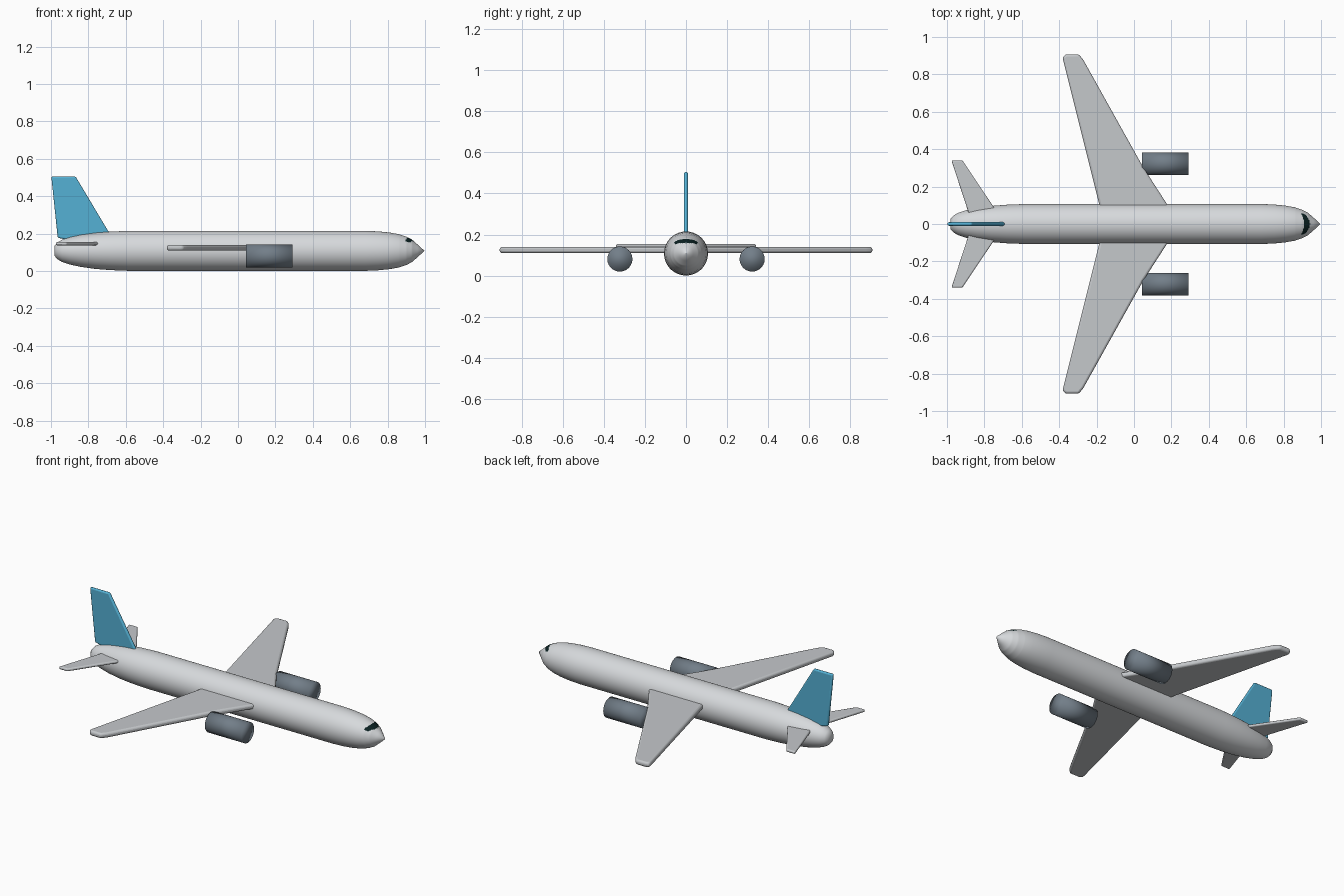
import bpy, bmesh, math
from mathutils import Vector

cube = bpy.data.objects.get("Cube")
if cube:
    bpy.data.objects.remove(cube, do_unlink=True)

AXIS_Z = 0.108   # height of the fuselage centreline


def make_material(name, rgb):
    mat = bpy.data.materials.new(name)
    mat.use_nodes = True
    mat.diffuse_color = (*rgb, 1)
    mat.node_tree.nodes["Principled BSDF"].inputs["Base Color"].default_value = (*rgb, 1)
    return mat


white = make_material("fuselage white", (0.68, 0.70, 0.72))
grey = make_material("wing grey", (0.56, 0.58, 0.60))
blue = make_material("tail blue", (0.09, 0.44, 0.66))
steel = make_material("engine steel", (0.17, 0.21, 0.25))
glass = make_material("window black", (0.003, 0.015, 0.016))


def finish(bm, name, *mats):
    bmesh.ops.recalc_face_normals(bm, faces=bm.faces)
    mesh = bpy.data.meshes.new(name)
    bm.to_mesh(mesh)
    bm.free()
    for mat in mats:
        mesh.materials.append(mat)
    obj = bpy.data.objects.new(name, mesh)
    bpy.context.collection.objects.link(obj)
    return obj


def smooth(obj, angle):
    bpy.ops.object.select_all(action='DESELECT')
    obj.select_set(True)
    bpy.context.view_layer.objects.active = obj
    bpy.ops.object.shade_smooth_by_angle(angle=math.radians(angle))


def lathe_x(profile, centre, segments):
    """Rings of (x, radius) around an axis along x, closed at both ends."""
    bm = bmesh.new()
    rings = []
    for x, r in profile:
        rings.append([bm.verts.new(centre + Vector((x, r * math.sin(a), r * math.cos(a))))
                      for a in (2 * math.pi * i / segments for i in range(segments))])
    for a, b in zip(rings, rings[1:]):
        for i in range(segments):
            j = (i + 1) % segments
            bm.faces.new((a[i], a[j], b[j], b[i]))
    bm.faces.new(rings[0])
    bm.faces.new(rings[-1])
    return bm


def plate(name, outline, thickness, mat, up):
    """Thin rounded panel from an outline, extruded both ways along up."""
    bm = bmesh.new()
    half = Vector(up) * thickness / 2
    face = bm.faces.new([bm.verts.new(Vector(p) - half) for p in outline])
    top = bmesh.ops.extrude_face_region(bm, geom=[face])["geom"]
    bmesh.ops.translate(bm, vec=half * 2,
                        verts=[v for v in top if isinstance(v, bmesh.types.BMVert)])
    obj = finish(bm, name, mat)
    bevel = obj.modifiers.new("rounded edges", 'BEVEL')
    bevel.width = thickness * 0.42
    bevel.segments = 3
    smooth(obj, 50)
    return obj


# Fuselage: blunt tail, straight tube, pointed nose
stations = [(-0.98, 0.028), (-0.965, 0.045), (-0.94, 0.06), (-0.90, 0.073),
            (-0.84, 0.086), (-0.76, 0.097), (-0.68, 0.103), (-0.58, 0.107),
            (0.68, 0.107), (0.75, 0.104), (0.81, 0.098), (0.86, 0.089),
            (0.90, 0.076), (0.93, 0.06), (0.96, 0.034), (0.996, 0.001)]
profile = []
for (x0, r0), (x1, r1) in zip(stations, stations[1:]):
    steps = 7 if 0.85 < x0 < 0.95 else 1      # finer rings at the cockpit
    profile += [(x0 + (x1 - x0) * k / steps, r0 + (r1 - r0) * k / steps)
                for k in range(steps)]
profile.append(stations[-1])
bm = lathe_x(profile, Vector((0, 0, AXIS_Z)), 96)

# Cockpit window: a crescent swept back around the top of the nose
for f in bm.faces:
    c = f.calc_center_median()
    angle = abs(math.atan2(c.y, c.z - AXIS_Z))
    if angle < 0.86 and 0.909 - 0.026 * angle ** 2 < c.x < 0.941 - 0.034 * angle ** 2:
        f.material_index = 1
smooth(finish(bm, "fuselage", white, glass), 60)

# Wings, tailplanes and engines on both sides
for side, label in ((1, "left"), (-1, "right")):
    wing = [(0.245, 0, 0), (0.05, 0.302, 0), (-0.27, 0.876, 0), (-0.295, 0.907, 0),
            (-0.366, 0.907, 0), (-0.382, 0.89, 0), (-0.16, 0, 0)]
    plate(label + "_wing", [(x, y * side, 0.125) for x, y, z in wing],
          0.031, grey, (0, 0, 1))

    tailplane = [(-0.69, 0, 0), (-0.917, 0.34, 0), (-0.976, 0.34, 0), (-0.865, 0, 0)]
    plate(label + "_tailplane", [(x, y * side, 0.146) for x, y, z in tailplane],
          0.017, grey, (0, 0, 1))

    bm = lathe_x([(0.044, 0.061), (0.292, 0.061)], Vector((0, 0.322 * side, 0.081)), 48)
    engine = finish(bm, label + "_engine", steel)
    for poly in engine.data.polygons:
        poly.use_smooth = True

# Upright tail fin
fin = [(-0.66, 0, 0.16), (-0.695, 0, 0.215), (-0.868, 0, 0.505),
       (-0.998, 0, 0.505), (-0.964, 0, 0.178), (-0.88, 0, 0.16)]
plate("tail_fin", fin, 0.019, blue, (0, 1, 0))
